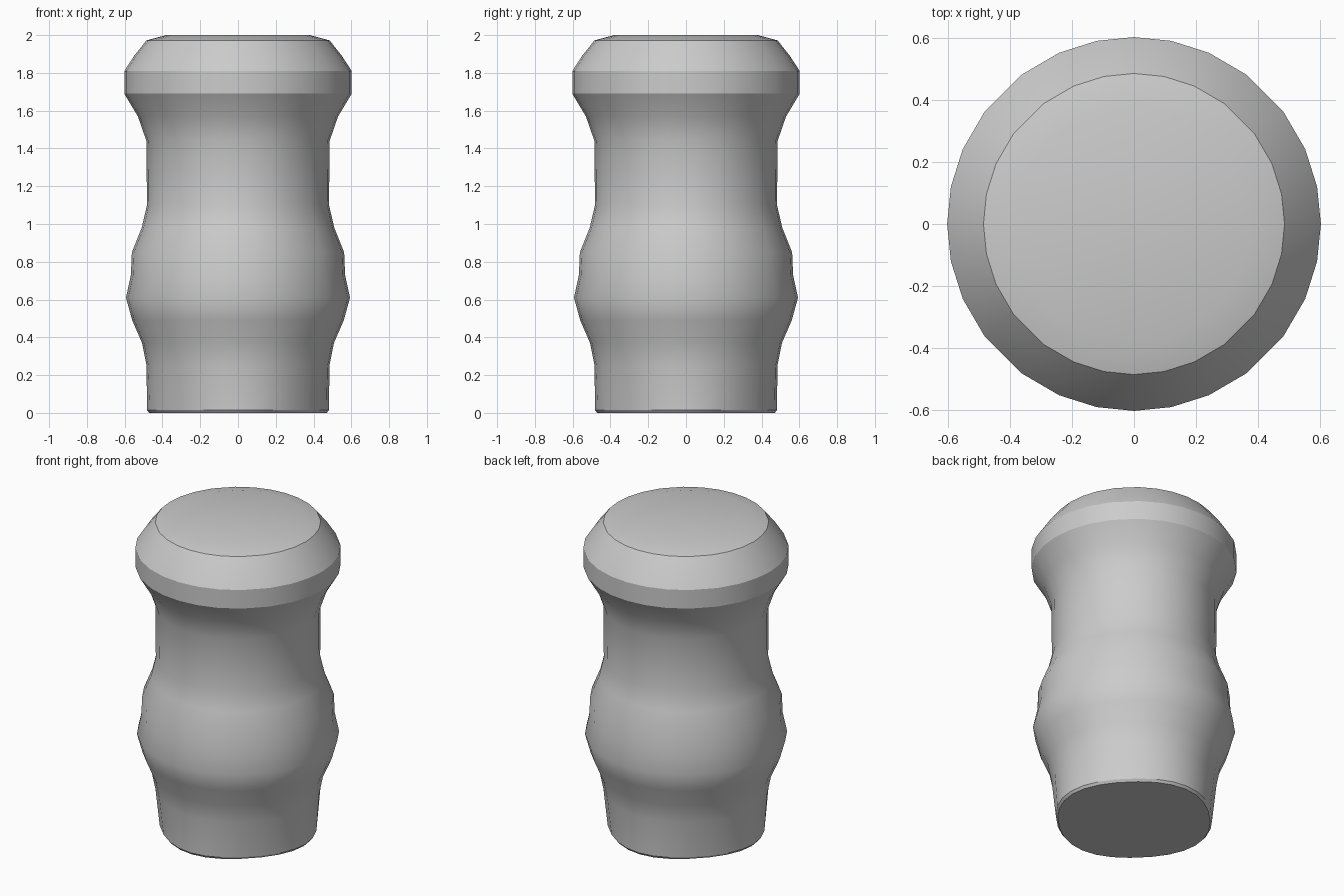
import bpy, bmesh, math

cube = bpy.data.objects.get("Cube")
if cube:
    bpy.data.objects.remove(cube, do_unlink=True)

# Plain grey material
grey = bpy.data.materials.new("plain grey")
grey.use_nodes = True
colour = (0.6, 0.6, 0.6, 1)
grey.diffuse_color = colour
grey.node_tree.nodes["Principled BSDF"].inputs["Base Color"].default_value = colour

# Turned outline as (radius, height), foot to cap
profile = [(.47, 0), (.482, .015), (.484, .25), (.508, .37), (.56, .49), (.593, .61),
           (.567, .73), (.562, .85), (.51, .98), (.482, 1.1), (.485, 1.44),
           (.53, 1.57), (.602, 1.69), (.602, 1.81), (.55, 1.89), (.485, 1.972), (.38, 2)]

# Uneven spacing round the circle, repeated in each quarter
quarter = [0, 11.5, 23.6, 36.9, 53.1, 66.4, 78.5]
angles = [math.radians(a + 90 * q) for q in range(4) for a in quarter]

bm = bmesh.new()
rings = []
for r, z in profile:
    ring = []
    for a in angles:
        # The foot is pinched slightly on the diagonals
        pinch = 0.025 * math.sin(2 * a) ** 2 if z < 0.1 else 0
        ring.append(bm.verts.new(((r - pinch) * math.cos(a), (r - pinch) * math.sin(a), z)))
    rings.append(ring)
for low, high in zip(rings, rings[1:]):
    for i in range(len(angles)):
        j = (i + 1) % len(angles)
        bm.faces.new((low[i], low[j], high[j], high[i]))
bm.faces.new(rings[0][::-1])
bm.faces.new(rings[-1])

mesh = bpy.data.meshes.new("turned_post")
bm.to_mesh(mesh)
bm.free()
mesh.materials.append(grey)
post = bpy.data.objects.new("turned_post", mesh)
bpy.context.collection.objects.link(post)

# Smooth shading with crisp cap and foot edges
bpy.context.view_layer.objects.active = post
post.select_set(True)
bpy.ops.object.shade_smooth_by_angle(angle=math.radians(30))
